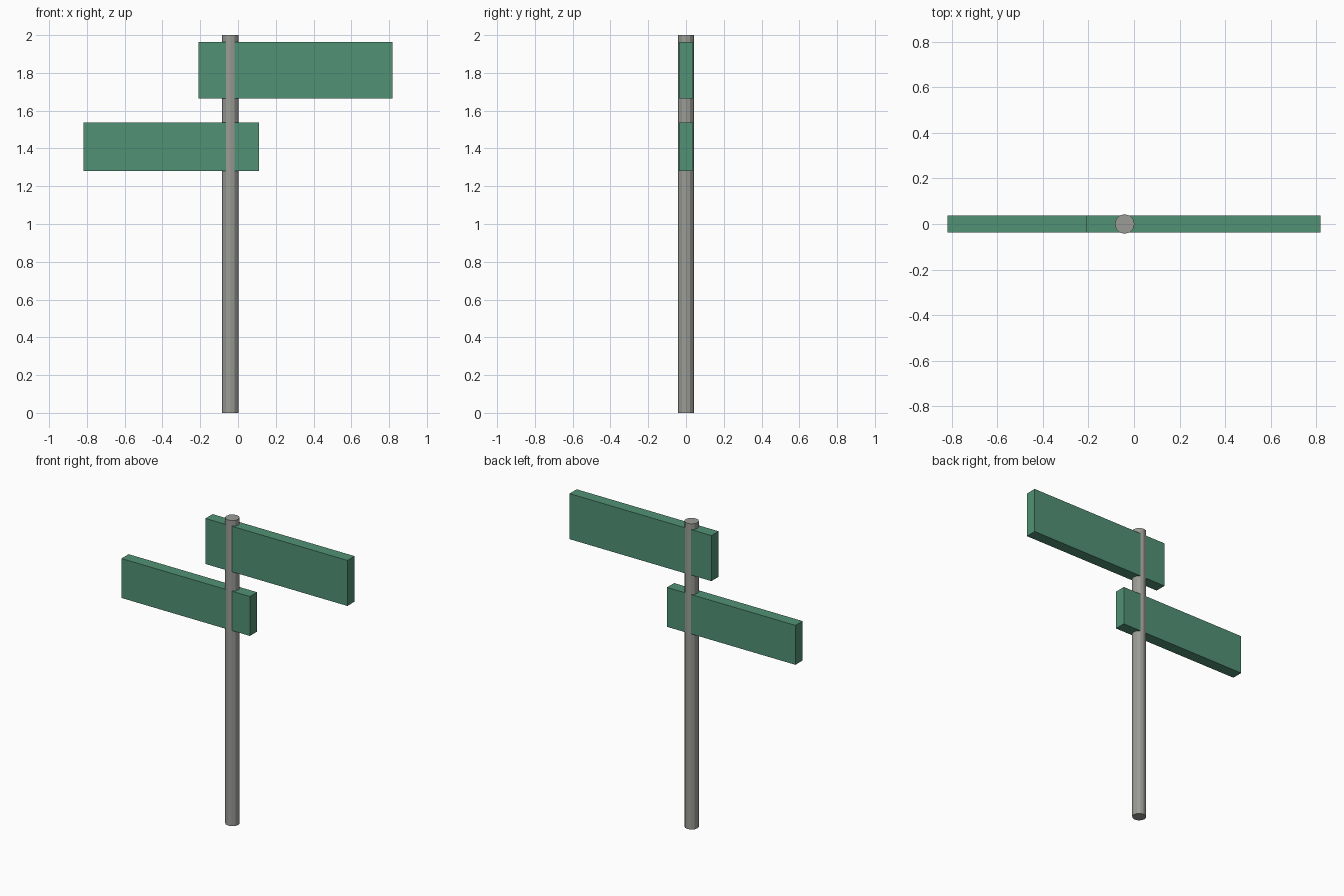
import bpy

if "Cube" in bpy.data.objects:
    bpy.data.objects.remove(bpy.data.objects["Cube"])

PLATE_DEPTH = 0.074


def material(name, color):
    mat = bpy.data.materials.new(name)
    mat.diffuse_color = (*color, 1.0)
    mat.use_nodes = True
    mat.node_tree.nodes["Principled BSDF"].inputs["Base Color"].default_value = mat.diffuse_color
    return mat


green = material("sign green", (0.082, 0.285, 0.178))
grey = material("post grey", (0.33, 0.33, 0.305))


def sign_board(name, x0, x1, z0, z1):
    """Rectangular board centred on the post's depth."""
    bpy.ops.mesh.primitive_cube_add(size=1, location=((x0 + x1) / 2, 0, (z0 + z1) / 2))
    obj = bpy.context.object
    obj.name = name
    obj.scale = (x1 - x0, PLATE_DEPTH, z1 - z0)
    bpy.ops.object.transform_apply(location=False, rotation=False, scale=True)
    obj.data.materials.append(green)


# Upright low-poly post
bpy.ops.mesh.primitive_cylinder_add(vertices=12, radius=0.043, depth=2.0,
                                    location=(-0.041, 0, 1.0))
post = bpy.context.object
post.name = "post"
post.data.materials.append(grey)

# Two boards pointing opposite ways
sign_board("upper_board", -0.21, 0.818, 1.665, 1.963)
sign_board("lower_board", -0.818, 0.112, 1.28, 1.538)
